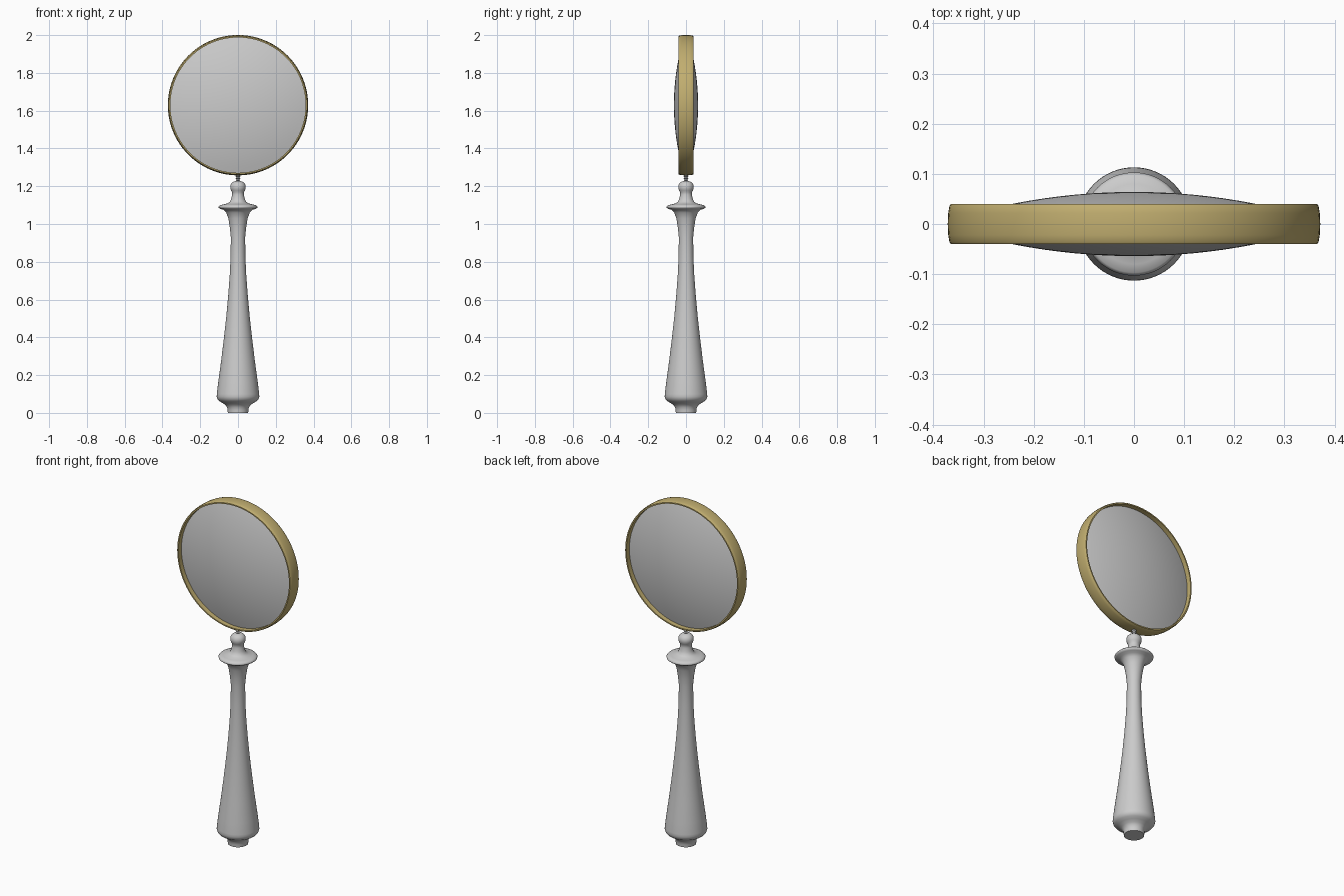
import bpy, math
from mathutils import Matrix

if "Cube" in bpy.data.objects:
    bpy.data.objects.remove(bpy.data.objects["Cube"])

SEG = 64


def lathe(name, profile, matrix=Matrix(), closed=False, seg=SEG, angle=35):
    """Spin (radius, height) points about z; radius 0 makes a pole."""
    verts, faces, rings = [], [], []
    for r, h in profile:
        start = len(verts)
        if r == 0:
            verts.append((0, 0, h))
            rings.append([start] * seg)
        else:
            for i in range(seg):
                a = math.tau * i / seg
                verts.append((r * math.cos(a), r * math.sin(a), h))
            rings.append(list(range(start, start + seg)))
    pairs = list(zip(rings, rings[1:]))
    if closed:
        pairs.append((rings[-1], rings[0]))
    for lo, hi in pairs:
        for i in range(seg):
            j = (i + 1) % seg
            faces.append(tuple(dict.fromkeys((lo[i], lo[j], hi[j], hi[i]))))
    mesh = bpy.data.meshes.new(name)
    mesh.from_pydata(verts, [], faces)
    mesh.transform(matrix)
    mesh.update()
    obj = bpy.data.objects.new(name, mesh)
    bpy.context.collection.objects.link(obj)
    bpy.ops.object.select_all(action='DESELECT')
    obj.select_set(True)
    bpy.context.view_layer.objects.active = obj
    bpy.ops.object.shade_smooth_by_angle(angle=math.radians(angle))
    return obj


# Turned handle with base foot, long taper, collar and ball finial
lathe("handle", [
    (0, 0), (0.054, 0), (0.055, 0.015), (0.058, 0.03), (0.068, 0.043),
    (0.085, 0.054), (0.1, 0.063), (0.109, 0.073), (0.113, 0.086), (0.112, 0.1),
    (0.105, 0.16), (0.09, 0.27), (0.074, 0.4), (0.061, 0.52), (0.051, 0.63),
    (0.043, 0.74), (0.039, 0.83), (0.038, 0.93), (0.043, 0.98), (0.051, 1.03),
    (0.062, 1.06), (0.076, 1.075), (0.094, 1.08), (0.102, 1.086), (0.103, 1.092),
    (0.097, 1.099), (0.08, 1.103), (0.056, 1.109), (0.043, 1.118), (0.036, 1.133),
    (0.031, 1.155), (0.031, 1.168), (0.037, 1.178), (0.041, 1.19), (0.041, 1.202),
    (0.036, 1.214), (0.026, 1.223), (0.013, 1.227), (0, 1.228)], angle=60)

# Small threaded pin joining handle to frame
lathe("pin", [(0, 1.22), (0.008, 1.22), (0.008, 1.228), (0.013, 1.233), (0.008, 1.238),
              (0.013, 1.243), (0.008, 1.248), (0.013, 1.254), (0.008, 1.259),
              (0.008, 1.268), (0, 1.268)], seg=24)

# The head spins about the y axis
head = Matrix.Translation((0, 0, 1.629)) @ Matrix.Rotation(math.radians(90), 4, 'X')

# Brass hoop with a slightly domed outer face
outer = [(0.358, -0.04), (0.365, -0.04), (0.368, -0.036), (0.3705, -0.022), (0.3715, 0)]
outer += [(r, -h) for r, h in reversed(outer[:-1])]
frame = lathe("frame", outer, head, closed=True, seg=96)
brass = bpy.data.materials.new("brass")
brass.diffuse_color = (0.53, 0.42, 0.16, 1)
brass.use_nodes = True
brass.node_tree.nodes["Principled BSDF"].inputs["Base Color"].default_value = brass.diffuse_color
frame.data.materials.append(brass)

# Biconvex lens
R, EDGE, MID = 1.25, 0.359, 0.064
half = [(EDGE * i / 12, MID - R + math.sqrt(R * R - (EDGE * i / 12) ** 2)) for i in range(13)]
lathe("lens", [(r, -h) for r, h in half] + half[::-1], head, seg=96)
